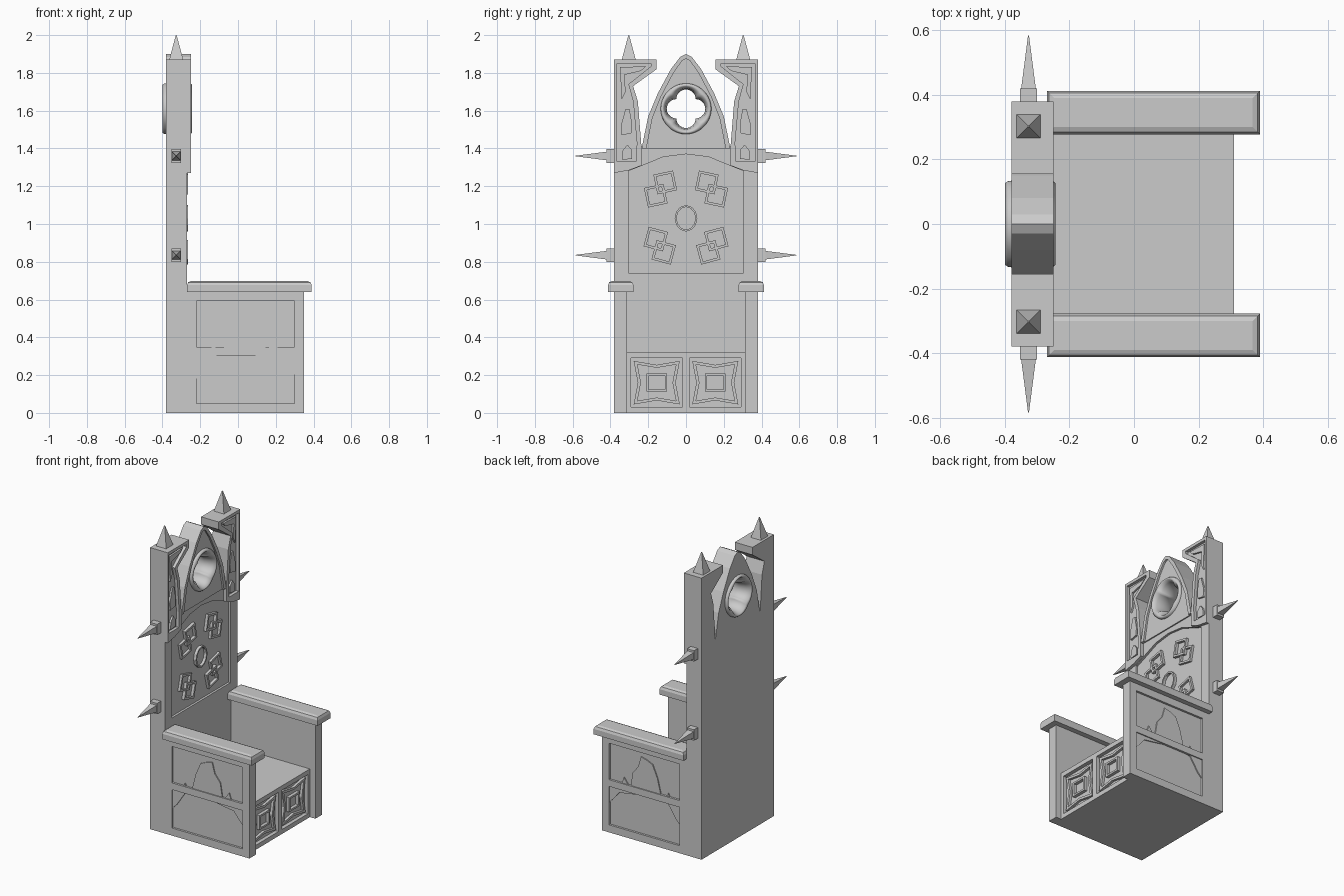
import bpy, bmesh, math
from mathutils import Matrix, Vector

if "Cube" in bpy.data.objects:
    bpy.data.objects.remove(bpy.data.objects["Cube"])

stone = bpy.data.materials.new("grey stone")
stone.use_nodes = True
GREY = (0.6, 0.6, 0.6, 1)
stone.diffuse_color = GREY
stone.node_tree.nodes["Principled BSDF"].inputs["Base Color"].default_value = GREY


def finish(name, bm, smooth=False):
    bmesh.ops.remove_doubles(bm, verts=bm.verts, dist=1e-5)
    bmesh.ops.recalc_face_normals(bm, faces=bm.faces)
    for f in bm.faces:
        f.smooth = smooth
    me = bpy.data.meshes.new(name)
    bm.to_mesh(me)
    bm.free()
    me.materials.append(stone)
    ob = bpy.data.objects.new(name, me)
    bpy.context.collection.objects.link(ob)
    return ob


def box(name, lo, hi, top_bevel=0):
    bm = bmesh.new()
    lo, hi = Vector(lo), Vector(hi)
    bmesh.ops.create_cube(bm, size=1)
    bmesh.ops.scale(bm, vec=hi - lo, verts=bm.verts)
    bmesh.ops.translate(bm, vec=(lo + hi) / 2, verts=bm.verts)
    if top_bevel:
        top = max(bm.faces, key=lambda f: f.calc_center_median().z)
        bmesh.ops.bevel(bm, geom=list(top.edges), offset=top_bevel, segments=2,
                        profile=0.5, affect='EDGES')
    return finish(name, bm)


def plate(name, loops, axis, a, b, side=1):
    """Flat cut-out (first loop outer, others holes) spanning a..b on an axis."""
    cu = bpy.data.curves.new(name, 'CURVE')
    cu.dimensions = '2D'
    cu.fill_mode = 'BOTH'
    cu.extrude = abs(b - a) / 2
    for pts in loops:
        sp = cu.splines.new('POLY')
        sp.points.add(len(pts) - 1)
        sp.use_cyclic_u = True
        for p, (u, v) in zip(sp.points, pts):
            p.co = (u * side, v, 0, 1)
    tmp = bpy.data.objects.new(name + " outline", cu)
    bpy.context.collection.objects.link(tmp)
    dg = bpy.context.evaluated_depsgraph_get()
    me = bpy.data.meshes.new_from_object(tmp.evaluated_get(dg))
    bm = bmesh.new()
    bm.from_mesh(me)
    bpy.data.objects.remove(tmp)
    bpy.data.meshes.remove(me)
    m = (a + b) / 2
    if axis == 'x':
        mat = Matrix(((0, 0, 1, m), (1, 0, 0, 0), (0, 1, 0, 0), (0, 0, 0, 1)))
    else:
        mat = Matrix(((1, 0, 0, 0), (0, 0, -1, m), (0, 1, 0, 0), (0, 0, 0, 1)))
    bmesh.ops.transform(bm, matrix=mat, verts=bm.verts)
    return finish(name, bm)


def rect(u0, u1, v0, v1):
    return [(u0, v0), (u1, v0), (u1, v1), (u0, v1)]


def ellipse(u, v, ru, rv, n, turn=0.0):
    return [(u + ru * math.cos(turn + k * math.tau / n),
             v + rv * math.sin(turn + k * math.tau / n)) for k in range(n)]


def spike(name, base, direction, half, length, thick=1.0):
    """Four-sided pyramid pointing along a direction."""
    bm = bmesh.new()
    bmesh.ops.create_cone(bm, cap_ends=True, segments=4, radius1=half * math.sqrt(2),
                          radius2=half * 0.08, depth=length,
                          matrix=Matrix.Translation((0, 0, length / 2))
                          @ Matrix.Rotation(math.pi / 4, 4, 'Z'))
    rot = Vector((0, 0, 1)).rotation_difference(Vector(direction)).to_matrix().to_4x4()
    bmesh.ops.transform(bm, matrix=Matrix.Translation(base) @ rot, verts=bm.verts)
    return finish(name, bm)


# Backrest slab and its raised border around an arched panel
box("backrest_core", (-.38, -.38, 0), (-.285, .38, 1.41))
half_arc = [(.305, 1.28), (.23, 1.31), (.12, 1.355), (0, 1.37)]
arc = half_arc + [(-y, z) for y, z in reversed(half_arc[:-1])]
plate("backrest_border", [rect(-.38, .38, .3, 1.41), [(-.305, .74), (.305, .74)] + arc],
      'x', -.285, -.27)

# Panel ornaments: centre ring and four pairs of tilted square frames
plate("panel_ring", [ellipse(0, 1.03, .06, .07, 12), ellipse(0, 1.03, .05, .06, 12)],
      'x', -.286, -.266)
for s in (1, -1):
    for y, z, tilt in ((.11, 1.22, -12), (.16, 1.15, -12), (.16, .92, 15), (.118, .85, 15)):
        t = math.radians(tilt + 45)
        plate("panel_square", [ellipse(y, z, .075, .075, 4, t), ellipse(y, z, .056, .056, 4, t)],
              'x', -.286, -.266 if y < .13 else -.269, s)

# Tall side posts with carved fronts
post = [(.38, 1.4), (.38, 1.87), (.155, 1.87), (.155, 1.82), (.28, 1.73), (.255, 1.65), (.235, 1.4)]
trim = [(.38, 1.27)] + post[1:] + [(.235, 1.31), (.30, 1.285)]
hollow = [(.365, 1.33), (.365, 1.85), (.185, 1.85), (.185, 1.835), (.305, 1.74),
          (.28, 1.65), (.26, 1.43), (.265, 1.33)]
carvings = [
    [(.34, 1.47), (.345, 1.52), (.32, 1.61), (.30, 1.61), (.285, 1.53), (.29, 1.48)],
    [(.34, 1.34), (.335, 1.39), (.31, 1.42), (.285, 1.39), (.285, 1.345)],
    [(.34, 1.66), (.35, 1.83), (.21, 1.835), (.24, 1.81), (.325, 1.79), (.32, 1.70)],
]
for s in (1, -1):
    plate("post", [post], 'x', -.38, -.27, s)
    plate("post_trim", [trim, hollow], 'x', -.27, -.25, s)
    for c in carvings:
        plate("post_carving", [c], 'x', -.271, -.258, s)
    spike("post_spike", (-.327, s * .303, 1.87), (0, 0, 1), .037, .13)
    # Side spikes on square studs
    for z in (.835, 1.36):
        ys = sorted((s * .375, s * .42))
        box("spike_stud", (-.353, ys[0], z - .036), (-.301, ys[1], z + .036))
        spike("side_spike", (-.327, s * .41, z), (0, s, 0), .024, .175)

# Pointed arch with a raised rim
def gothic(pts):
    return pts + [(-y, z) for y, z in reversed(pts) if y > 0]

outer = gothic([(.235, 1.4), (.2, 1.57), (.15, 1.69), (.08, 1.82), (.03, 1.885), (0, 1.9)])
inner = gothic([(.21, 1.4), (.178, 1.56), (.132, 1.675), (.066, 1.80), (.02, 1.865), (0, 1.875)])
plate("arch", [outer, ellipse(0, 1.61, .115, .115, 32)], 'x', -.38, -.262)
h = len(outer) // 2
for s in (1, -1):
    plate("arch_rim", [outer[:h + 1] + inner[h::-1]], 'x', -.262, -.25, s)

# Rounded window ring: a circle that flows into a four-lobed opening
section = [(0, -.27), (.05, -.252), (.25, -.243), (.5, -.246), (.8, -.27), (1, -.32),
           (.8, -.365), (.5, -.393), (.25, -.40), (.05, -.39), (0, -.37)]
bm = bmesh.new()
N = 64
rings = []
for mix, x in section:
    ring = []
    for k in range(N):
        c, d = math.cos(k * math.tau / N), math.sin(k * math.tau / N)
        r = .135 * (1 - mix) + .102 * max(abs(c), abs(d)) * mix
        ring.append(bm.verts.new((x, r * c, 1.61 + r * d)))
    rings.append(ring)
for i, ring in enumerate(rings):
    nxt = rings[(i + 1) % len(rings)]
    for k in range(N):
        j = (k + 1) % N
        bm.faces.new((ring[k], ring[j], nxt[j], nxt[k]))
finish("window_ring", bm, smooth=True)

# Seat block with two framed front panels
box("seat", (-.29, -.315, 0), (.285, .315, .32))
wells = [rect(.018, .292, .03, .29), rect(-.292, -.018, .03, .29)]
plate("seat_front", [rect(-.315, .315, 0, .32)] + wells, 'x', .284, .31)

def star(y, z, w, hgt, pinch):
    return [(y + a * w * (pinch if b == 0 else 1), z + b * hgt * (pinch if a == 0 else 1))
            for a, b in ((1, 1), (0, 1), (-1, 1), (-1, 0), (-1, -1), (0, -1), (1, -1), (1, 0))]

for s in (1, -1):
    plate("seat_star", [star(.155, .16, .122, .115, .82), star(.155, .16, .102, .096, .82)],
          'x', .284, .302, s)
    plate("seat_square", [rect(.10, .21, .112, .208), rect(.112, .198, .124, .196)],
          'x', .284, .306, s)

# Arm walls, carved outer panels and caps
reliefs = [
    [(-.075, .345), (-.05, .45), (-.015, .53), (.03, .55), (.07, .56), (.09, .49),
     (.13, .44), (.145, .345)],
    [(.165, .345), (.195, .39), (.21, .345)],
    [(-.14, .345), (-.13, .37), (-.12, .345)],
    [(-.225, .31), (-.225, .18), (-.19, .21), (-.15, .27), (-.13, .30), (-.10, .31)],
    [(.08, .31), (.16, .29), (.23, .28), (.27, .23), (.305, .20), (.305, .31)],
]
for s in (1, -1):
    def span(a, b):
        return sorted((s * a, s * b))
    a, b = span(.312, .366)
    box("arm_wall", (-.38, a, 0), (.35, b, .645))
    plate("arm_frame", [rect(-.38, .35, 0, .645), rect(-.22, .30, .35, .592),
                        rect(-.22, .30, .05, .305)], 'y', *span(.366, .38))
    for r in reliefs:
        lo, hi = (.35, .592) if r[0][1] > .32 else (.05, .305)
        r = [(min(max(x, -.22), .30), min(max(z, lo), hi)) for x, z in r]
        plate("arm_relief", [r], 'y', *span(.365, .373))
    a, b = span(.278, .413)
    box("arm_cap", (-.27, a, .64), (.39, b, .698), top_bevel=.022)
